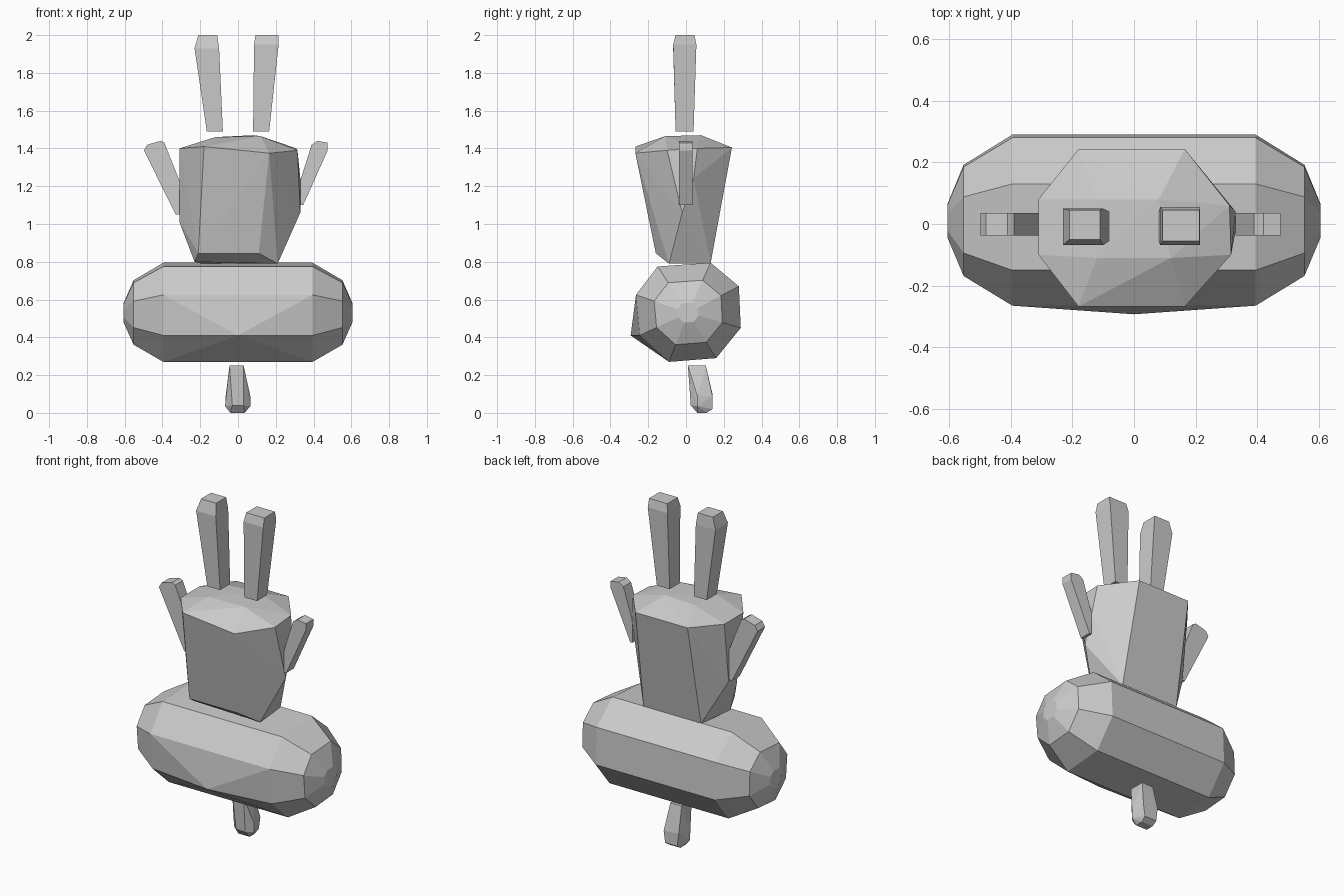
import bpy, bmesh


def hull(name, points):
    """Faceted solid wrapped around a few guide points."""
    bm = bmesh.new()
    for p in points:
        bm.verts.new(p)
    res = bmesh.ops.convex_hull(bm, input=bm.verts)
    loose = [v for v in bm.verts if not v.link_faces]
    bmesh.ops.delete(bm, geom=loose, context='VERTS')
    bmesh.ops.recalc_face_normals(bm, faces=bm.faces)
    mesh = bpy.data.meshes.new(name)
    bm.to_mesh(mesh)
    bm.free()
    ob = bpy.data.objects.new(name, mesh)
    bpy.context.collection.objects.link(ob)
    return ob


def box_ring(z, x0, x1, y0, y1):
    return [(x, y, z) for x in (x0, x1) for y in (y0, y1)]


# Lower body: eight-sided capsule lying along x
section = [(-0.15, 0.775), (-0.265, 0.625), (-0.245, 0.41), (-0.09, 0.27),
           (0.16, 0.29), (0.29, 0.45), (0.28, 0.67), (0.13, 0.795)]
cy, cz = 0.01, 0.53
pts = [(0, -0.293, 0.41)]
for x, s in ((0.395, 1.0), (0.553, 0.65), (0.605, 0.2)):
    for side in (-1, 1):
        pts += [(side * x, cy + (y - cy) * s, cz + (z - cz) * s) for y, z in section]
hull("lower_body", pts)

# Torso: tapered octagon with a shallow crown and chamfered base
rim = [(-0.18, 0.243, 1.405), (0.165, 0.243, 1.405), (0.31, 0.06, 1.40), (0.315, -0.10, 1.39),
       (0.165, -0.268, 1.375), (-0.18, -0.268, 1.41), (-0.31, -0.10, 1.40), (-0.31, 0.08, 1.40)]
crown = [(-0.12, -0.11, 1.46), (0.12, -0.11, 1.465), (0.08, 0.08, 1.47), (-0.12, 0.08, 1.46)]
waist = [(-0.31, -0.04, 1.01), (-0.31, 0.04, 1.04), (0.33, -0.02, 1.06), (0.33, 0.04, 1.24)]
base = [(-0.21, -0.16, 0.845), (0.11, -0.16, 0.845), (0.21, -0.09, 0.79),
        (0.19, 0.13, 0.79), (-0.19, 0.13, 0.79), (-0.23, -0.09, 0.80)]
hull("torso", rim + crown + waist + base)

# Ears: square bars widening towards chamfered tips
hull("left_ear", box_ring(1.49, -0.165, -0.08, -0.055, 0.04)
     + box_ring(1.93, -0.23, -0.10, -0.068, 0.05)
     + box_ring(2.0, -0.21, -0.11, -0.05, 0.045))
hull("right_ear", box_ring(1.49, 0.08, 0.165, -0.055, 0.04)
     + box_ring(1.95, 0.085, 0.215, -0.068, 0.055)
     + box_ring(2.0, 0.093, 0.213, -0.055, 0.045))

# Arms: raised flat wedges
left = [(-0.31, 1.05), (-0.33, 1.05), (-0.31, 1.23), (-0.39, 1.43), (-0.41, 1.44),
        (-0.48, 1.42), (-0.498, 1.39)]
right = [(0.33, 1.10), (0.345, 1.10), (0.33, 1.23), (0.39, 1.42), (0.42, 1.44),
         (0.475, 1.43), (0.475, 1.39)]
for name, outline in (("left_arm", left), ("right_arm", right)):
    hull(name, [(x, y, z) for x, z in outline for y in (-0.037, 0.035)])

# Foot: small tapered peg
hull("foot", box_ring(0.25, -0.045, 0.03, 0.01, 0.105)
     + [(-0.065, 0.06, 0.09), (0.065, 0.06, 0.09), (-0.068, 0.06, 0.035), (0.065, 0.06, 0.035),
        (-0.05, 0.14, 0.10), (0.05, 0.14, 0.09), (-0.03, 0.025, 0.04), (0.03, 0.025, 0.04)]
     + box_ring(0.0, -0.04, 0.035, 0.06, 0.11)
     + [(-0.04, 0.14, 0.02), (0.04, 0.14, 0.02)])
